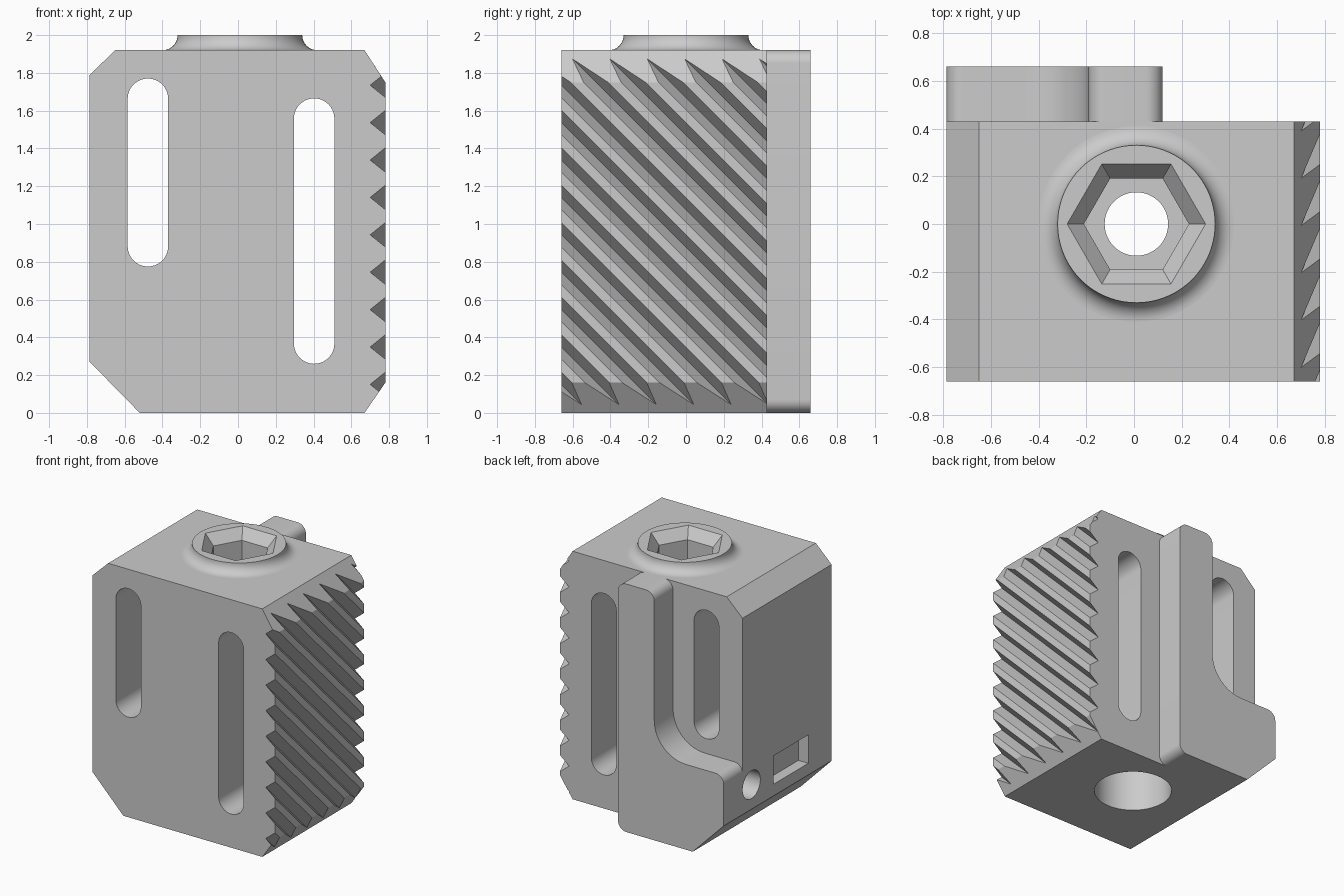
import bpy, bmesh, math
from mathutils import Vector

cube = bpy.data.objects.get("Cube")
if cube:
    bpy.data.objects.remove(cube, do_unlink=True)

grey = bpy.data.materials.new("light grey")
grey.use_nodes = True
colour = (0.6, 0.6, 0.6, 1)
grey.diffuse_color = colour
grey.node_tree.nodes["Principled BSDF"].inputs["Base Color"].default_value = colour


def make_object(name, bm):
    bmesh.ops.recalc_face_normals(bm, faces=bm.faces)
    mesh = bpy.data.meshes.new(name)
    bm.to_mesh(mesh)
    bm.free()
    mesh.materials.append(grey)
    obj = bpy.data.objects.new(name, mesh)
    bpy.context.collection.objects.link(obj)
    return obj


def add_loft(bm, rings):
    """Skin equal-length rings of points and cap both ends."""
    loops = [[bm.verts.new(p) for p in ring] for ring in rings]
    n = len(loops[0])
    for a, b in zip(loops, loops[1:]):
        for i in range(n):
            j = (i + 1) % n
            bm.faces.new((a[i], a[j], b[j], b[i]))
    bm.faces.new(loops[0])
    bm.faces.new(loops[-1])


def loft(name, rings):
    bm = bmesh.new()
    add_loft(bm, rings)
    return make_object(name, bm)


def extrude_y(name, profile, y0, y1):
    return loft(name, [[(x, y, z) for x, z in profile] for y in (y0, y1)])


def extrude_x(name, profile, x0, x1):
    return loft(name, [[(x, y, z) for y, z in profile] for x in (x0, x1)])


def turned(name, steps, sides):
    """Stack of rings around the vertical screw axis, from (radius, z) steps."""
    def ring(r, z):
        angles = [math.tau * i / sides for i in range(sides)]
        return [(AXIS + r * math.cos(a), r * math.sin(a), z) for a in angles]
    return loft(name, [ring(r, z) for r, z in steps])


def circle(u, v, r, n=48):
    return [(u + r * math.cos(math.tau * i / n), v + r * math.sin(math.tau * i / n))
            for i in range(n)]


def rounded(corners, steps=10):
    """Polygon from (u, v, radius) corners with each corner filleted."""
    out = []
    for i, (u, v, r) in enumerate(corners):
        p = Vector((u, v))
        if r == 0:
            out.append((u, v))
            continue
        a = (Vector(corners[i - 1][:2]) - p).normalized()
        b = (Vector(corners[(i + 1) % len(corners)][:2]) - p).normalized()
        centre = p + (a + b) * r           # right-angled corners
        for k in range(steps + 1):
            t = math.pi / 2 * k / steps
            out.append(tuple(centre - b * r * math.cos(t) - a * r * math.sin(t)))
    return out


def cut(obj, cutters):
    for c in cutters:
        mod = obj.modifiers.new("cut", "BOOLEAN")
        mod.operation = "DIFFERENCE"
        mod.solver = "EXACT"
        mod.object = c
    graph = bpy.context.evaluated_depsgraph_get()
    mesh = bpy.data.meshes.new_from_object(obj.evaluated_get(graph))
    obj.modifiers.clear()
    obj.data = mesh
    for c in cutters:
        bpy.data.objects.remove(c, do_unlink=True)


AXIS = 0.01
FRONT, BACK, TOP = -0.66, 0.43, 1.92

# Main block with chamfered sides
block = extrude_y("block", [(-0.52, 0), (0.67, 0), (0.78, 0.16), (0.78, 1.75), (0.67, TOP),
                            (-0.65, TOP), (-0.785, 1.79), (-0.785, 0.27)], FRONT, BACK)


# Vertical round-ended slots through the block
def slot(x, z0, z1, r=0.107):
    corners = [(x - r, z0, r), (x + r, z0, r), (x + r, z1, r), (x - r, z1, r)]
    return extrude_y("slot_cutter", rounded(corners, 14), -1, 1)


# Diagonal gripping grooves on the +x side
def grooves(pitch=0.198):
    bm = bmesh.new()
    tri = [(0.70, 0), (0.80, -0.081), (0.80, 0.081)]
    for k in range(-4, 13):
        level = 0.085 + k * pitch
        add_loft(bm, [[(x, y, level + dz - y) for x, dz in tri] for y in (-0.8, 0.6)])
    return make_object("groove_cutter", bm)


# Screw bore, cross hole and side pocket
bore = turned("bore_cutter", [(0.28, -0.1), (0.28, 1.3)], 64)
cross_hole = extrude_x("hole_cutter", circle(0.32, 0.46, 0.108), -1, 0.05)
pocket = extrude_x("pocket_cutter", [(-0.375, 0.36), (0.05, 0.36), (0.05, 0.58), (-0.375, 0.58)],
                   -1, -0.70)


# Hexagonal drive socket with a bevelled mouth, and the hole below it
def socket():
    return [turned("socket_cutter", [(0.22, 1.65), (0.22, 1.92), (0.29, 2.0), (0.30, 2.01)], 6),
            turned("pin_hole_cutter", [(0.133, 1.2), (0.133, 1.8)], 48)]


cut(block, [slot(-0.477, 0.775, 1.77), slot(0.403, 0.26, 1.665),
            grooves(), bore, cross_hole, pocket] + socket())

# Raised collar with a concave flare at its foot
flare = [(0.41 - 0.08 * math.sin(t), 2.0 - 0.08 * math.cos(t))
         for t in [math.pi / 2 * i / 10 for i in range(11)]]
collar = turned("screw_collar", [(0.41, 1.915)] + flare, 72)
cut(collar, socket())

# L-shaped rail and foot on the back
rail = extrude_y("back_rail", rounded([
    (0.12, 0, 0.07), (0.12, TOP, 0.07), (-0.19, TOP, 0.07), (-0.19, 0.66, 0.27),
    (-0.785, 0.66, 0.07), (-0.785, 0.27, 0), (-0.52, 0, 0)]), BACK, 0.66)

# Smooth the curved walls, keep the edges crisp
bpy.ops.object.select_all(action="DESELECT")
for obj in (block, collar, rail):
    obj.select_set(True)
    bpy.context.view_layer.objects.active = obj
bpy.ops.object.shade_smooth_by_angle(angle=math.radians(25))
